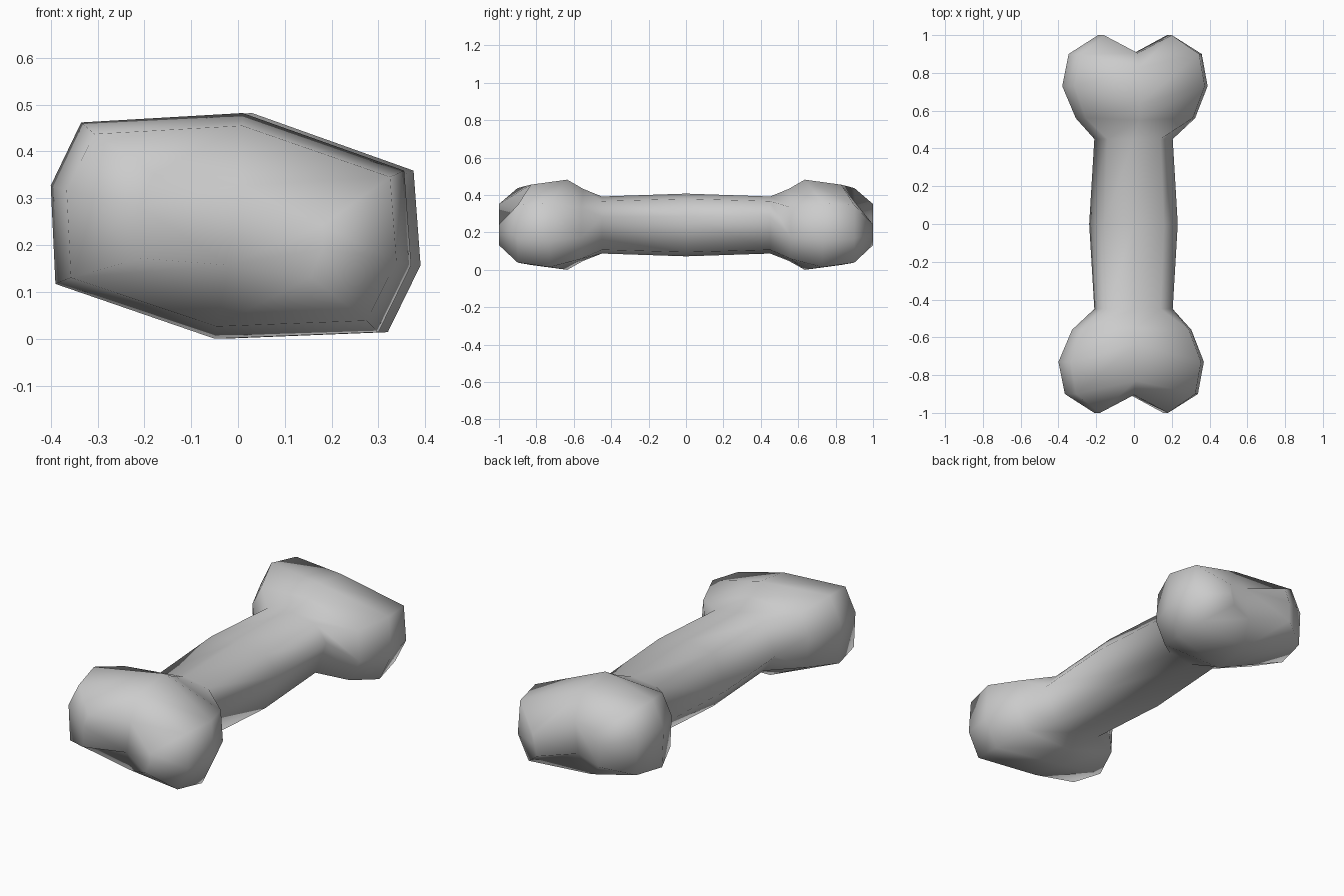
import bpy, bmesh, math

if "Cube" in bpy.data.objects:
    bpy.data.objects.remove(bpy.data.objects["Cube"])

ZC = 0.245
# Knuckle section (x, z): top left, top mid, top right, right, bottom right, bottom mid, bottom left, left
LOBE = [(-.335, .47), (.01, .49), (.355, .367), (.37, .165),
        (.30, .022), (-.05, .008), (-.39, .125), (-.40, .335)]
TIP = [(-.18, .36), (0, .335), (.18, .25), (.18, .20),
       (.155, .14), (-.02, .165), (-.21, .18), (-.21, .29)]
SHAFT = [(-.14, .385), (0, .40), (.14, .375), (.205, .29),
         (.14, .115), (0, .095), (-.14, .125), (-.21, .22)]

bm = bmesh.new()


def ring(section, y, mid_y=None, sx=1.0, sz=1.0, dx=0.0):
    """Eight-sided loop; the two middle points may sit at a different depth."""
    mid_y = y if mid_y is None else mid_y
    return [bm.verts.new((x * sx + dx, mid_y if i in (1, 5) else y, ZC + (z - ZC) * sz))
            for i, (x, z) in enumerate(section)]


def knuckle(s, dx):
    """Loops of one end, from tip to shaft; s is the y direction."""
    return [ring(TIP, s * 1.0, s * .905, dx=dx),
            ring(LOBE, s * .9, s * .83, .915, .89, dx),
            ring(LOBE, s * .73, s * .635, dx=dx),
            ring(LOBE, s * .56, s * .55, .82, .80, dx),
            ring(SHAFT, s * .45)]


front, back = knuckle(-1, 0), knuckle(1, .02)
loops = front + [ring(SHAFT, 0, sx=1.13, sz=1.1)] + back[::-1]
for a, b in zip(loops, loops[1:]):
    for i in range(8):
        j = (i + 1) % 8
        bm.faces.new((a[i], a[j], b[j], b[i]))

# Cleft end caps, one face per condyle
for t in (loops[0], loops[-1]):
    bm.faces.new((t[0], t[1], t[5], t[6], t[7]))
    bm.faces.new((t[1], t[2], t[3], t[4], t[5]))

bmesh.ops.recalc_face_normals(bm, faces=bm.faces)
mesh = bpy.data.meshes.new("bone")
bm.to_mesh(mesh)
bm.free()
bone = bpy.data.objects.new("bone", mesh)
bpy.context.collection.objects.link(bone)

# Rest the bone exactly on the ground
low = min(v.co.z for v in mesh.vertices)
for v in mesh.vertices:
    v.co.z -= low

bpy.context.view_layer.objects.active = bone
bone.select_set(True)
bpy.ops.object.shade_smooth_by_angle(angle=math.radians(75))
